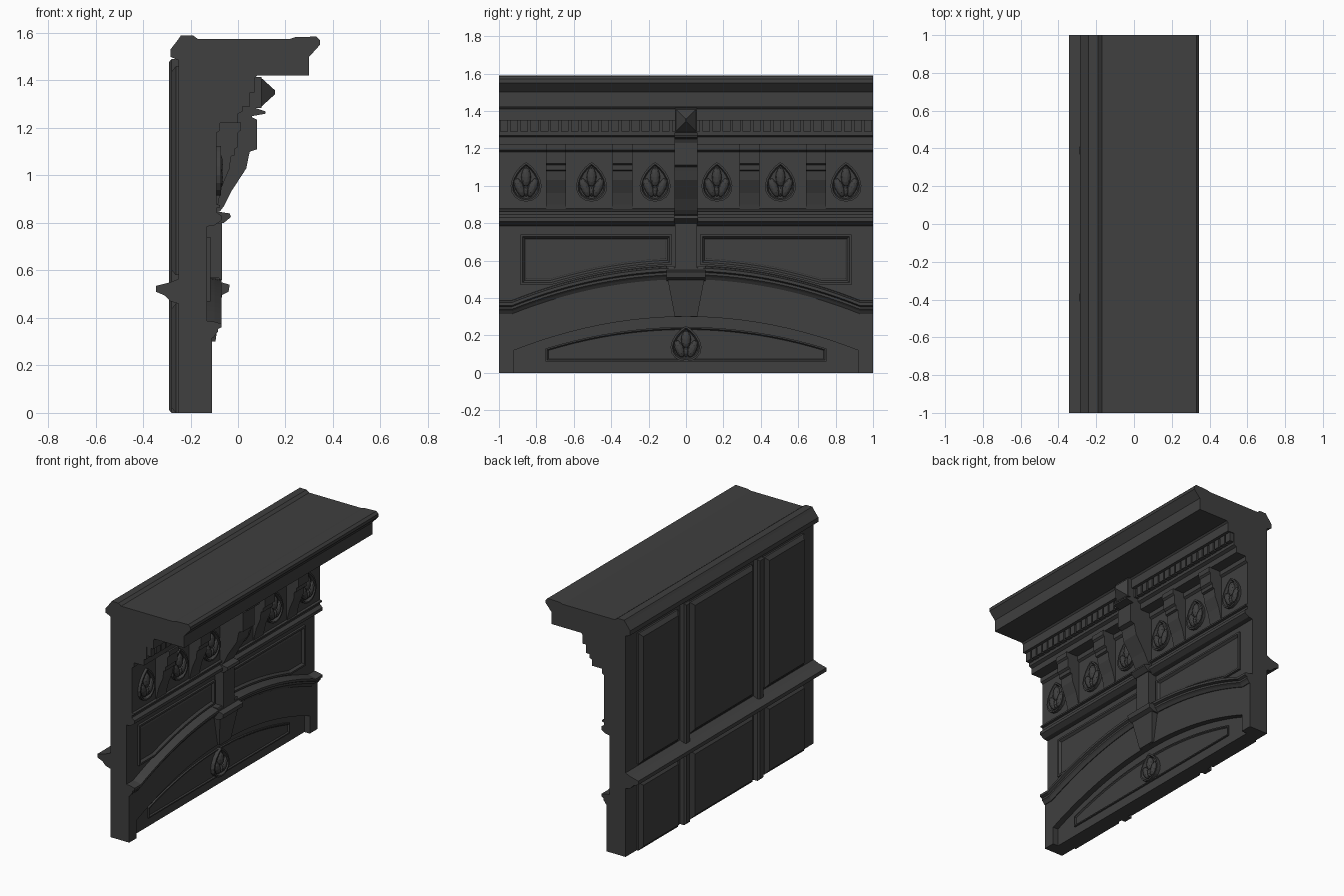
import bpy, bmesh, math
from mathutils import Vector

cube = bpy.data.objects.get("Cube")
if cube:
    bpy.data.objects.remove(cube, do_unlink=True)

stone = bpy.data.materials.new("dark_stone")
stone.use_nodes = True
COLOR = (0.05, 0.05, 0.05, 1)
stone.diffuse_color = COLOR
bsdf = stone.node_tree.nodes["Principled BSDF"]
bsdf.inputs["Base Color"].default_value = COLOR
bsdf.inputs["Roughness"].default_value = 0.8


def finish(name, bm):
    bmesh.ops.recalc_face_normals(bm, faces=bm.faces)
    mesh = bpy.data.meshes.new(name)
    bm.to_mesh(mesh)
    bm.free()
    mesh.materials.append(stone)
    obj = bpy.data.objects.new(name, mesh)
    bpy.context.collection.objects.link(obj)
    return obj


def prism(name, ring, offset, insets=()):
    """Extrude a ring of points by offset, then inset the far face in steps."""
    bm = bmesh.new()
    base = bm.faces.new([bm.verts.new(p) for p in ring])
    out = bmesh.ops.extrude_face_region(bm, geom=[base], use_keep_orig=True)["geom"]
    bmesh.ops.translate(bm, vec=offset, verts=[g for g in out if isinstance(g, bmesh.types.BMVert)])
    cap = next(g for g in out if isinstance(g, bmesh.types.BMFace))
    bmesh.ops.recalc_face_normals(bm, faces=bm.faces)
    for thickness, depth in insets:
        bmesh.ops.inset_region(bm, faces=[cap], thickness=thickness, depth=depth, use_even_offset=True)
    return finish(name, bm)


def moulding(name, profile, y0=-1, y1=1):
    """Run an (x, z) profile along y."""
    return prism(name, [(x, y0, z) for x, z in profile], Vector((0, y1 - y0, 0)))


def plate(name, outline, x0, x1, insets=()):
    """Raise a (y, z) outline from x0 to x1."""
    return prism(name, [(x0, y, z) for y, z in outline], Vector((x1 - x0, 0, 0)), insets)


def rect(y0, y1, z0, z1):
    return [(y0, z0), (y1, z0), (y1, z1), (y0, z1)]


def span(a, b, n):
    return [a + (b - a) * i / n for i in range(n + 1)]


def rise(y, half=0.93):
    return max(0, 1 - (y / half) ** 2)


# Main body with frieze ledges and overhanging cornice
moulding("wall_and_cornice", [
    (-.25, 0), (-.15, 0), (-.15, .36), (-.13, .36), (-.13, .785), (-.1, .79), (-.07, .81),
    (-.07, .83), (-.09, .845), (-.09, 1.18), (-.075, 1.19), (-.075, 1.22), (0, 1.22),
    (0, 1.26), (.02, 1.27), (.02, 1.35), (.07, 1.35), (.07, 1.41), (.08, 1.42), (.30, 1.42),
    (.30, 1.5), (.345, 1.55), (.345, 1.57), (.33, 1.585), (.24, 1.582), (.22, 1.575),
    (-.17, 1.575), (-.19, 1.59), (-.24, 1.59), (-.25, 1.575), (-.285, 1.53), (-.285, 1.5),
    (-.25, 1.485)])
moulding("frieze_base_fillet", [(-.1, .86), (-.075, .865), (-.075, .875), (-.1, .88)])

# Arched front wall, end posts and sunken lower panel
ys = span(-.92, .92, 24)
plate("arch_wall", [(y, .12 + .18 * rise(y, .92)) for y in ys]
      + [(y, .36 + .18 * rise(y)) for y in reversed(ys)], -.2, -.11)
for side, s in (("left", 1), ("right", -1)):
    plate(f"end_post_{side}", rect(*sorted((s * .92, s)), 0, .36), -.2, -.11)
ys = span(-.75, .75, 20)
plate("lower_panel", [(-.75, .06), (.75, .06)]
      + [(y, .13 + .115 * rise(y, .75)) for y in reversed(ys)],
      -.16, -.138, [(.008, 0), (.006, -.008)])

# Stepped moulding following the arch
section = [(-.15, -.035), (-.105, -.035), (-.095, -.02), (-.085, -.01), (-.085, .003),
           (-.07, .01), (-.07, .026), (-.1, .034), (-.15, .04)]
bm = bmesh.new()
rows = []
for y in [-1] + span(-.93, .93, 32) + [1]:
    rows.append([bm.verts.new((x, y, .35 + dz + .185 * rise(y))) for x, dz in section])
for a, b in zip(rows, rows[1:]):
    for i in range(len(section)):
        j = (i + 1) % len(section)
        bm.faces.new((a[i], a[j], b[j], b[i]))
bm.faces.new(rows[0])
bm.faces.new(rows[-1])
finish("arch_moulding", bm)

# Keystone with cap, and the pilaster above it
bm = bmesh.new()
bmesh.ops.create_cube(bm, size=1)
for v in bm.verts:
    top, front = v.co.z > 0, v.co.x > 0
    half = .1 if top else .06
    v.co = ((-.065 if top else -.095) if front else -.16, math.copysign(half, v.co.y), .51 if top else .3)
finish("keystone", bm)
moulding("keystone_cap", [(-.13, .49), (-.07, .495), (-.04, .51), (-.035, .54), (-.07, .55),
                          (-.08, .57), (-.13, .57)], -.105, .105)
plate("center_pilaster", rect(-.058, .058, .56, .81), -.14, -.068)
moulding("pilaster_cap", [(-.1, .795), (-.06, .8), (-.03, .825), (-.035, .84), (-.1, .85)], -.065, .065)

# Framed panels between the arch and the frieze
for side, s in (("left", 1), ("right", -1)):
    low = [(s * y, .395 + .185 * rise(y)) for y in span(.075, .885, 10)]
    low = [(y, max(z, .47)) for y, z in low]
    plate(f"spandrel_panel_{side}", low + [(s * .885, .74), (s * .075, .74)],
          -.14, -.115, [(.012, 0), (.014, -.018), (.008, .004)])


def teardrop(cy, cz, w, h, n=18):
    pts = []
    for i in range(n):
        t = math.tau * i / n
        pts.append((cy + w * 1.12 * math.sin(t) * math.sin(t / 2) ** .6, cz + h * math.cos(t)))
    return pts


def leaf_ornament(name, cy, cz, w, h, x):
    """Pointed frame holding three drooping lobes and a bud."""
    plate(f"{name}_frame", teardrop(cy, cz, w, h), x - .02, x + .018, [(.01, 0), (.008, -.022)])
    bm = bmesh.new()
    for dy, dz, ry, rz, tilt in ((0, .25, .3, .5, 0), (.4, -.28, .27, .52, .4),
                                 (-.4, -.28, .27, .52, -.4), (0, -.45, .16, .3, 0)):
        verts = bmesh.ops.create_icosphere(bm, subdivisions=2, radius=1)["verts"]
        for v in verts:
            a, b = v.co.y * ry * w, v.co.z * rz * h
            v.co = (x + .005 + v.co.x * .022,
                    cy + dy * w + a * math.cos(tilt) + b * math.sin(tilt),
                    cz + dz * h - a * math.sin(tilt) + b * math.cos(tilt))
    finish(f"{name}_lobes", bm)


# Leaf ornaments on the frieze and the lower panel
for i, y in enumerate((.165, .505, .855)):
    for side, s in (("left", 1), ("right", -1)):
        leaf_ornament(f"frieze_leaf_{side}_{i + 1}", s * y, 1.02, .088, .105, -.09)
leaf_ornament("lower_leaf", 0, .155, .088, .095, -.138)

# Frieze brackets
bracket = [(-.12, .87), (-.085, .87), (-.08, .9), (-.065, .96), (-.035, 1.03), (-.03, 1.08),
           (-.015, 1.085), (-.015, 1.11), (0, 1.12), (0, 1.18), (.012, 1.19), (.012, 1.222), (-.12, 1.222)]
for i, y in enumerate((.34, .695)):
    for side, s in (("left", 1), ("right", -1)):
        moulding(f"bracket_{side}_{i + 1}", bracket, s * y - .053, s * y + .053)

# Large central bracket and its pyramid-faced block
moulding("center_bracket", [
    (-.12, .83), (-.075, .85), (-.06, .87), (-.03, .93), (.035, 1.03), (.045, 1.08), (.05, 1.1),
    (.08, 1.11), (.08, 1.235), (.06, 1.245), (.06, 1.25), (.115, 1.26), (.115, 1.27),
    (.07, 1.285), (-.12, 1.285)], -.062, .062)
plate("center_block", rect(-.06, .06, 1.285, 1.415), 0, .1, [(.006, 0), (.05, .055)])

# Dentil row
COUNT = 37
for i in range(COUNT):
    y = -1 + (i + .5) * 2 / COUNT
    plate(f"dentil_{i + 1}", rect(y - .021, y + .021, 1.29, 1.352), .01, .05)

# Back: rail, stiles and raised panels
moulding("back_rail", [(-.25, .565), (-.285, .55), (-.345, .535), (-.345, .51), (-.31, .495),
                       (-.285, .47), (-.25, .46)])
for side, s in (("left", 1), ("right", -1)):
    plate(f"back_stile_{side}", rect(s * .39 - .03, s * .39 + .03, 0, 1.49), -.24, -.28, [(.012, .01)])
for name, y0, y1 in (("left", .46, .88), ("middle", -.33, .33), ("right", -.88, -.46)):
    for level, z0, z1 in (("upper", .58, 1.46), ("lower", 0, .46)):
        plate(f"back_panel_{level}_{name}", rect(y0, y1, z0, z1), -.24, -.262, [(.025, .02)])
